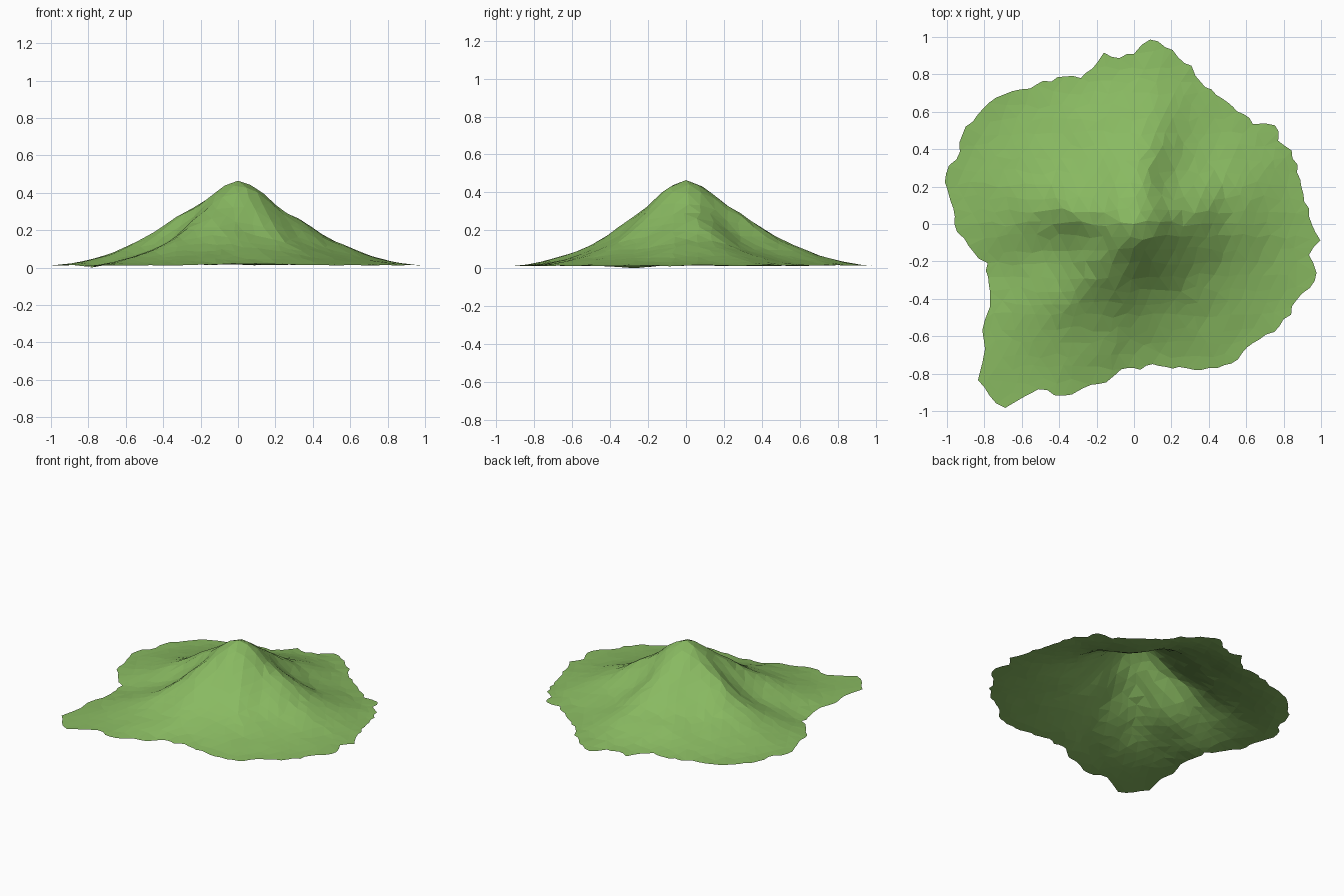
import bpy, math, random
from mathutils import Vector, noise
from mathutils.geometry import delaunay_2d_cdt

default_cube = bpy.data.objects.get("Cube")
if default_cube:
    bpy.data.objects.remove(default_cube, do_unlink=True)

random.seed(4)
SPACING = 0.07
RIM_HEIGHT = 0.012

# Ragged outer edge: radius in hundredths, every five degrees from +x
RIM = [95, 94, 92, 92, 93, 93, 89, 92, 83, 83, 82, 82, 83, 84, 90, 92, 96, 99,
       91, 89, 93, 86, 83, 87, 88, 91, 94, 98, 101, 102, 104, 103, 101, 104, 101, 97,
       96, 91, 87, 81, 83, 85, 89, 99, 104, 118, 120, 120, 102, 101, 97, 89, 86, 78,
       77, 76, 77, 80, 82, 86, 89, 91, 90, 90, 92, 95, 97, 96, 100, 101, 95, 100]

# Height along a ridge and along a valley, at every tenth of radius
RIDGE = [.465, .43, .34, .28, .215, .15, .11, .07, .042, .025, .015, .012, .012]
VALLEY = [.465, .425, .32, .21, .13, .08, .05, .033, .022, .016, .013, .012, .012]

# Direction in degrees and how ridge-like the slope is there
SPURS = [(10, 1), (51, .12), (81, 1), (130, .6), (169, 1.15), (200, .12),
         (231, 1), (285, .25), (325, .3), (370, 1)]


def sample(table, position):
    """Linear lookup in an evenly spaced table."""
    i = min(int(position), len(table) - 2)
    return table[i] + (table[i + 1] - table[i]) * min(position - i, 1)


def smooth(t):
    t = min(max(t, 0), 1)
    return t * t * (3 - 2 * t)


def heading(x, y):
    return math.degrees(math.atan2(y, x)) % 360


def rim_radius(angle):
    return sample(RIM + RIM[:1], angle / 5) / 100


def ridge_weight(angle):
    """Smooth blend between the spurs and the hollows."""
    if angle < SPURS[0][0]:
        angle += 360
    for (start, low), (end, high) in zip(SPURS, SPURS[1:]):
        if start <= angle <= end:
            return low + (high - low) * smooth((angle - start) / (end - start))
    return 0


def ground_height(x, y):
    radius, angle = math.hypot(x, y), heading(x, y)
    high, low = sample(RIDGE, radius * 10), sample(VALLEY, radius * 10)
    height = low + (high - low) * ridge_weight(angle)
    # Settle onto the flat rim
    room = rim_radius(angle) - radius
    height = RIM_HEIGHT + (height - RIM_HEIGHT) * smooth(0.35 + room * 3)
    # Gentle roughness that fades towards the summit and the rim
    rough = noise.noise(Vector((x, y, 0)) * 6)
    height += rough * 0.012 * min(radius * 3, 1) * min(0.2 + height * 6, 1)
    # Shallow dip beside the notch in the rim
    dip = math.hypot(x + .78, y + .28)
    return max(height - 0.014 * max(0, 1 - dip / .2), 0)


# Ragged rim, with a jittered point between each pair of measured ones
points = []
for step in range(len(RIM) * 2):
    angle = step * 2.5
    radius = rim_radius(angle)
    if step % 2:
        radius += random.uniform(-1, 1) * 0.015
    angle = math.radians(angle)
    points.append(Vector((math.cos(angle), math.sin(angle))) * radius)
rim_edges = [(i, (i + 1) % len(points)) for i in range(len(points))]
points.append(Vector((0, 0)))

# Scatter irregular points inside the rim
cells = int(1.2 / SPACING)
for row in range(-cells, cells + 1):
    for column in range(-cells, cells + 1):
        spot = Vector((column + row % 2 / 2, row)) * SPACING
        spot += Vector((random.uniform(-1, 1), random.uniform(-1, 1))) * SPACING * 0.25
        room = rim_radius(heading(spot.x, spot.y)) - spot.length
        if room > SPACING * 0.6 and spot.length > SPACING * 0.6:
            points.append(spot)

# Triangulate the ground and lift it into a hill
flat, _, triangles, *_ = delaunay_2d_cdt(points, rim_edges, [], 1, 1e-5)
mesh = bpy.data.meshes.new("grassy_hill")
mesh.from_pydata([(p.x, p.y, ground_height(p.x, p.y)) for p in flat], [], triangles)
mesh.update()
hill = bpy.data.objects.new("grassy_hill", mesh)
bpy.context.collection.objects.link(hill)

# Grass colour
grass = bpy.data.materials.new("grass_green")
grass.use_nodes = True
colour = (0.25, 0.49, 0.12, 1)
grass.diffuse_color = colour
grass.node_tree.nodes["Principled BSDF"].inputs["Base Color"].default_value = colour
mesh.materials.append(grass)
